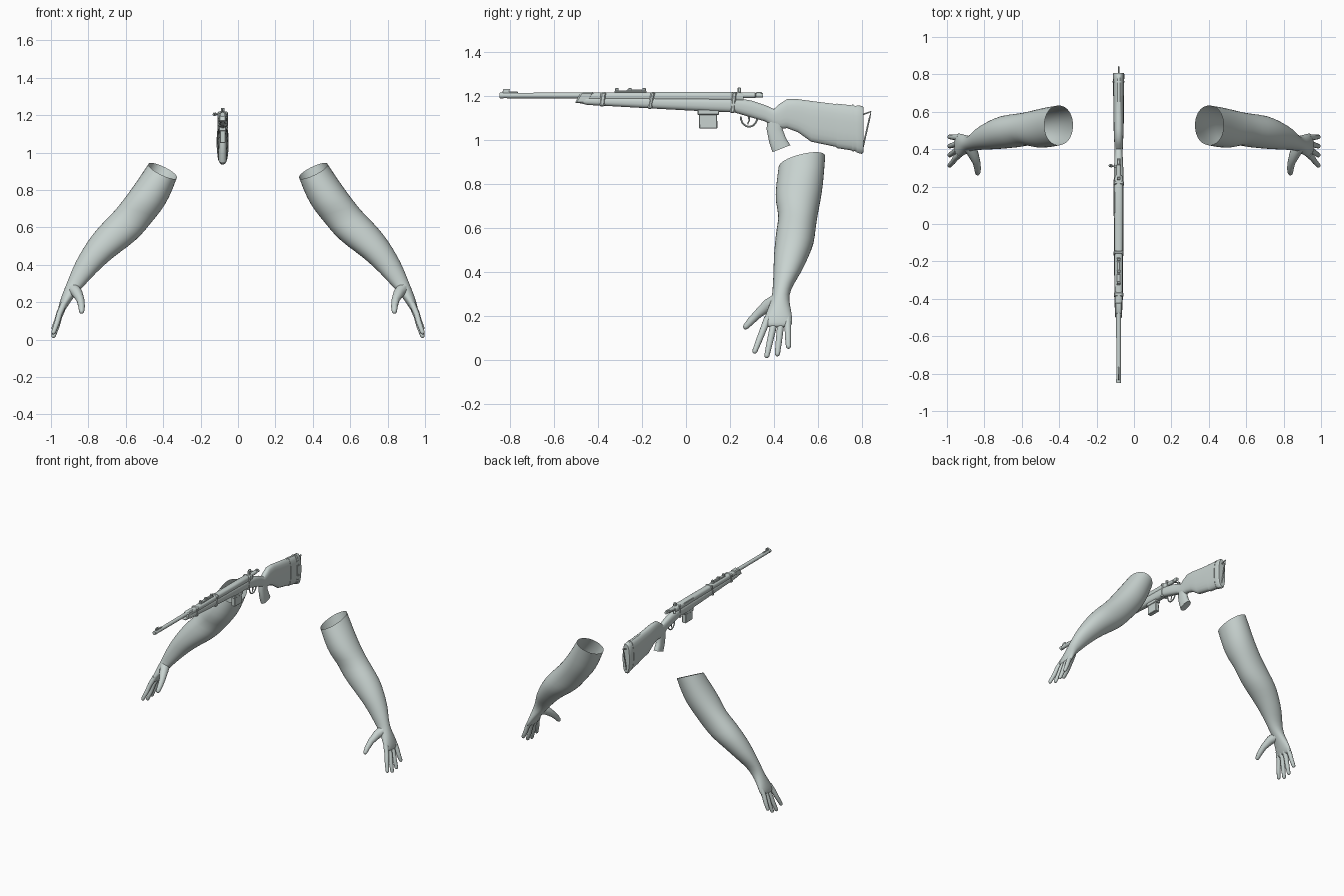
import bpy, bmesh, math
from mathutils import Vector

cube = bpy.data.objects.get("Cube")
if cube:
    bpy.data.objects.remove(cube)

COLOUR = (0.58, 0.65, 0.63, 1)
mat = bpy.data.materials.new("pale_grey")
mat.use_nodes = True
mat.diffuse_color = COLOUR
mat.node_tree.nodes["Principled BSDF"].inputs["Base Color"].default_value = COLOUR
RX = -0.082  # centre plane of the rifle


def finish(name, bm, angle=40, subdiv=0):
    bmesh.ops.recalc_face_normals(bm, faces=bm.faces)
    me = bpy.data.meshes.new(name)
    bm.to_mesh(me)
    bm.free()
    ob = bpy.data.objects.new(name, me)
    bpy.context.collection.objects.link(ob)
    me.materials.append(mat)
    if subdiv:
        mod = ob.modifiers.new("smooth", "SUBSURF")
        mod.levels = mod.render_levels = subdiv
    bpy.ops.object.select_all(action="DESELECT")
    ob.select_set(True)
    bpy.context.view_layer.objects.active = ob
    bpy.ops.object.shade_smooth_by_angle(angle=math.radians(angle))
    return ob


def loft(name, rings, sides=16, power=2, caps=(True, True), angle=40, subdiv=0):
    """Skin rings of (centre, half axis u, half axis v); power squares them off."""
    bm = bmesh.new()
    loops = []
    for c, u, v in rings:
        loop = []
        for i in range(sides):
            a = math.tau * (i + 0.5) / sides
            p, q = (math.copysign(abs(f) ** (2 / power), f) for f in (math.cos(a), math.sin(a)))
            loop.append(bm.verts.new(Vector(c) + Vector(u) * p + Vector(v) * q))
        loops.append(loop)
    for a, b in zip(loops, loops[1:]):
        for i in range(sides):
            j = (i + 1) % sides
            bm.faces.new((a[i], a[j], b[j], b[i]))
    for use, loop in zip(caps, (loops[0], loops[-1])):
        if use:
            bm.faces.new(loop)
    return finish(name, bm, angle, subdiv)


def tube(name, points, radii, sides=12, round_tip=False):
    """Round tube along a path."""
    pts = [Vector(p) for p in points]
    radii = list(radii)
    if round_tip:
        d = (pts[-1] - pts[-2]).normalized()
        r = radii[-1]
        pts += [pts[-1] + d * r * 0.6, pts[-1] + d * r * 0.95]
        radii += [r * 0.75, r * 0.3]
    rings = []
    for i, p in enumerate(pts):
        t = (pts[min(i + 1, len(pts) - 1)] - pts[max(i - 1, 0)]).normalized()
        side = t.cross(Vector((1, 0, 0)))
        if side.length < 0.2:
            side = t.cross(Vector((0, 0, 1)))
        u = side.normalized()
        rings.append((p, u * radii[i], t.cross(u) * radii[i]))
    return loft(name, rings, sides, angle=60 if round_tip else 40)


def along_y(name, stations, power=2.6, sides=20):
    """Body running along the rifle from (y, top, bottom, half width) stations."""
    rings = [((RX, y, (t + b) / 2), (w, 0, 0), (0, 0, (t - b) / 2)) for y, t, b, w in stations]
    return loft(name, rings, sides, power)


def box(name, y0, y1, z0, z1, half_width, lean=0.0, x=RX, bevel=0.003):
    """Bevelled block; lean slides its top along y."""
    bm = bmesh.new()
    bmesh.ops.create_cube(bm, size=1)
    for v in bm.verts:
        top = v.co.z > 0
        v.co = (x + v.co.x * 2 * half_width, (y1 if v.co.y > 0 else y0) + lean * top, z1 if top else z0)
    bmesh.ops.bevel(bm, geom=bm.edges[:], offset=bevel, segments=1, affect="EDGES")
    return finish(name, bm, 30)


# Arms: inner (x, z), outer (x, z), front y, back y for each section
ARM = [
    (.325, .855, .48, .925, .42, .635), (.365, .76, .56, .82, .408, .625),
    (.412, .685, .612, .75, .404, .612), (.46, .63, .66, .688, .424, .6),
    (.512, .562, .722, .628, .41, .59), (.58, .502, .78, .562, .404, .585),
    (.66, .447, .825, .495, .398, .558), (.73, .385, .872, .412, .398, .525),
    (.785, .33, .897, .35, .394, .486), (.825, .285, .917, .3, .393, .468),
    (.86, .25, .935, .255, .38, .473), (.897, .2, .953, .207, .36, .483),
    (.922, .16, .962, .168, .35, .486), (.937, .145, .96, .15, .36, .476),
]
# Fingers: base y, base z, tip y, tip z
FINGERS = [(.372, .19, .313, .04), (.403, .18, .368, .02), (.433, .18, .416, .028), (.462, .19, .466, .062)]
for side, s in (("left", 1), ("right", -1)):
    rings = []
    for k, (xi, zi, xo, zo, y0, y1) in enumerate(ARM):
        tilt = 0.025 if k == 0 else 0
        rings.append(((s * (xi + xo) / 2, (y0 + y1) / 2, (zi + zo) / 2 + tilt / 2),
                      (s * (xo - xi) / 2, 0, (zo - zi) / 2), (0, (y1 - y0) / 2, tilt)))
    loft(side + "_arm", rings, 20, 2.1, (False, True), 80, 1)
    for n, (by, bz, ty, tz) in enumerate(FINGERS):
        base, tip = Vector((s * .932, by, bz)), Vector((s * .986, ty, tz))
        path = [base.lerp(tip, f) for f in (0, .35, .65, 1)]
        path[1].x += s * .004
        tube(f"{side}_finger_{n + 1}", path, (.017, .0155, .0145, .012), 12, True)
    tube(side + "_thumb", [(s * .885, .425, .275), (s * .86, .375, .25), (s * .842, .33, .212),
                           (s * .836, .296, .178), (s * .836, .273, .152)],
         (.034, .029, .021, .018, .014), 12, True)

# Stock: fore end, wrist and butt in one body
along_y("stock", [
    (-.49, 1.19, 1.17, .015), (-.45, 1.196, 1.16, .021), (-.37, 1.196, 1.156, .023),
    (-.14, 1.196, 1.143, .025), (.1, 1.195, 1.13, .027), (.22, 1.193, 1.126, .027),
    (.3, 1.18, 1.102, .025), (.36, 1.16, 1.085, .022), (.4, 1.142, 1.06, .022),
    (.425, 1.165, 1.05, .023), (.46, 1.187, 1.054, .025), (.51, 1.187, 1.035, .027),
    (.57, 1.179, .992, .028), (.69, 1.164, .967, .028), (.79, 1.153, .945, .028)])
loft("pistol_grip", [((RX, (a + b) / 2, (za + zb) / 2), (w, 0, 0), (0, (b - a) / 2, (zb - za) / 2))
                     for a, za, b, zb, w in ((.37, 1.1, .45, 1.1, .02), (.366, 1.05, .44, 1.05, .021),
                                             (.378, .99, .455, 1.01, .022), (.393, .945, .475, .977, .022))],
     16, 2.6)

# Butt sleeve, its edge bands and the recoil pad
along_y("butt_sleeve", [(.685, 1.167, .963, .03), (.75, 1.16, .953, .03), (.775, 1.156, .947, .03)])
along_y("butt_pad", [(.775, 1.159, .943, .031), (.8, 1.157, .936, .031), (.808, 1.15, .945, .027)])
along_y("butt_band", [(.756, 1.163, .949, .032), (.764, 1.162, .947, .032)])
tube("butt_loop", [(RX, .8, 1.115), (RX, .842, 1.13), (RX, .835, 1.1), (RX, .802, .955)], [.004] * 4, 8)

# Barrel with bore and muzzle ring
BARREL_Z = 1.203
tube("barrel", [(RX, y, BARREL_Z) for y in (.02, -.3, -.849, -.849, -.8)], (.0145, .014, .0125, .007, .007), 16)
tube("muzzle_ring", [(RX, -.847, BARREL_Z), (RX, -.83, BARREL_Z)], (.0135, .0135), 16)

# Front sight
box("front_sight_ramp", -.835, -.765, 1.21, 1.221, .005)
box("front_sight_blade", -.835, -.805, 1.218, 1.233, .003, lean=.004, bevel=.001)

# Hand guard, nose cap and barrel bands
along_y("hand_guard", [(-.46, 1.215, 1.18, .018), (-.36, 1.218, 1.18, .021), (-.14, 1.218, 1.18, .022)])
box("nose_cap", -.507, -.448, 1.168, 1.218, .019, lean=.03, bevel=.006)
box("fore_band", -.395, -.37, 1.153, 1.219, .025, lean=.008, bevel=.006)
box("middle_band", -.175, -.155, 1.141, 1.22, .027, lean=.015, bevel=.006)
box("rear_band", .2, .222, 1.123, 1.22, .028, lean=.01, bevel=.006)

# Rear sight ladder
box("rear_sight_base", -.325, -.18, 1.215, 1.226, .011)
box("rear_sight_leaf", -.27, -.2, 1.224, 1.231, .008)
for n, y in enumerate((-.322, -.262, -.198)):
    box(f"rear_sight_notch_{n + 1}", y, y + .015, 1.222, 1.238, .009)

# Receiver, ejection port and bolt
along_y("receiver", [(-.14, 1.22, 1.178, .022), (.05, 1.22, 1.178, .024), (.235, 1.22, 1.175, .024), (.262, 1.212, 1.175, .018)])
box("ejection_port", .06, .17, 1.195, 1.213, .003, x=RX - .022, bevel=.001)
tube("bolt", [(RX, y, 1.204) for y in (.2, .315, .318, .35)], (.014, .013, .01, .01), 14)
box("bolt_safety", .318, .345, 1.2, 1.219, .008)
tube("bolt_handle", [(RX, .305, 1.205), (RX - .025, .308, 1.207), (RX - .04, .312, 1.205)], (.006, .005, .005), 10)
tube("bolt_knob", [(RX - .034, .311, 1.206), (RX - .038, .311, 1.206), (RX - .044, .312, 1.205)], (.006, .011, .01), 12, True)
box("peep_sight", .235, .25, 1.215, 1.24, .009)

# Magazine, trigger and guard
box("magazine", .06, .143, 1.052, 1.14, .015, lean=-.002)
box("magazine_collar", .053, .15, 1.115, 1.14, .019)
arc = [(RX, .287 - .038 * math.cos(a), 1.107 - .046 * math.sin(a))
       for a in (math.pi * k / 10 for k in range(11))]
tube("trigger_guard", arc, [.0045] * 11, 8)
tube("trigger", [(RX, .285, 1.115), (RX, .288, 1.09), (RX, .28, 1.072)], (.005, .004, .003), 8)
